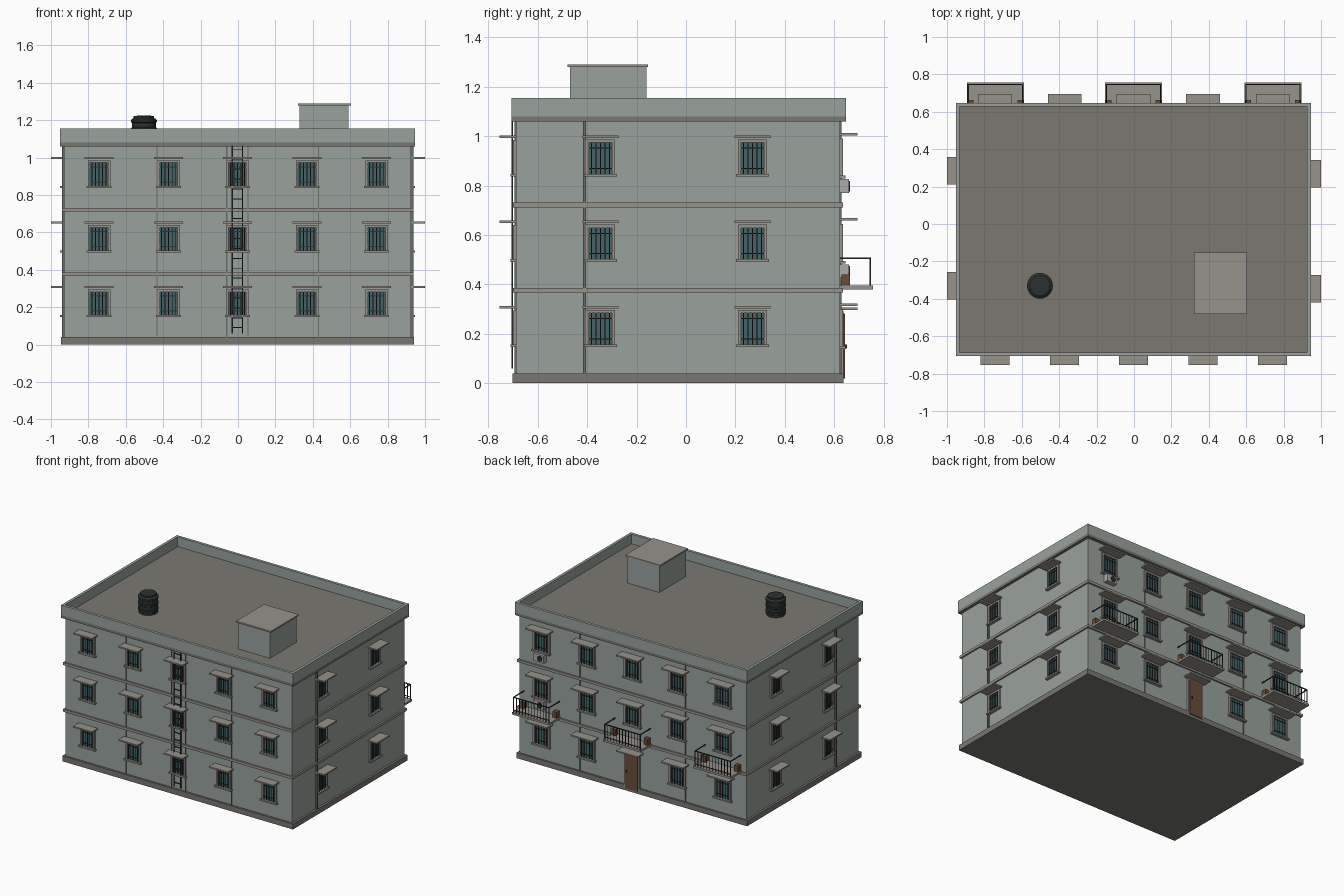
import bpy, bmesh, math
from mathutils import Matrix, Vector

if "Cube" in bpy.data.objects:
    bpy.data.objects.remove(bpy.data.objects["Cube"])

COL = {
    "wall": (0.32, 0.365, 0.34), "trim": (0.31, 0.29, 0.26), "plinth": (0.19, 0.185, 0.165),
    "roof": (0.20, 0.19, 0.165), "glass": (0.06, 0.125, 0.14), "dark": (0.025, 0.03, 0.03),
    "wood": (0.15, 0.07, 0.04), "metal": (0.42, 0.41, 0.39), "pipe": (0.14, 0.15, 0.145),
}
mats = {}
for key, c in COL.items():
    mats[key] = bpy.data.materials.new(key)
    mats[key].diffuse_color = (*c, 1)

parts = {}   # name -> (bmesh, material)


def box(name, mat, lo, hi):
    bm = parts.setdefault(name, (bmesh.new(), mat))[0]
    lo, hi = Vector(lo), Vector(hi)
    size = [abs(v) for v in hi - lo]
    m = Matrix.Translation((lo + hi) / 2) @ Matrix.Diagonal((*size, 1))
    bmesh.ops.create_cube(bm, size=1, matrix=m)


X0, X1, Y0, Y1 = -0.93, 0.925, -0.688, 0.624      # outer wall faces
STOREY = 0.345
WALLS = {
    "front": lambda u, d, z: (u, Y0 - d, z),
    "back": lambda u, d, z: (u, Y1 + d, z),
    "left": lambda u, d, z: (X0 - d, u, z),
    "right": lambda u, d, z: (X1 + d, u, z),
}


def wbox(wall, name, mat, u0, u1, d0, d1, z0, z1):
    """Box in wall coordinates: u along the wall, d outwards, z up."""
    f = WALLS[wall]
    box(name, mat, f(u0, d0, z0), f(u1, d1, z1))


def ring(name, mat, x0, x1, y0, y1, t, z0, z1):
    """Rectangular ring of thickness t."""
    box(name, mat, (x0, y0, z0), (x1, y0 + t, z1))
    box(name, mat, (x0, y1 - t, z0), (x1, y1, z1))
    box(name, mat, (x0, y0 + t, z0), (x0 + t, y1 - t, z1))
    box(name, mat, (x1 - t, y0 + t, z0), (x1, y1 - t, z1))


def window(wall, u, base, w, z0, z1, shade_w, shade_z, shade_d):
    z0, z1, sz = z0 + base, z1 + base, shade_z + base
    h, t = w / 2, 0.013
    fr = wall + "_window_frames"
    wbox(wall, wall + "_window_glass", "glass", u - h + t, u + h - t, -0.004, 0.002, z0, z1)
    for s in (-1, 1):
        wbox(wall, fr, "trim", u + s * h, u + s * (h - t), -0.004, 0.012, z0, z1)
    wbox(wall, fr, "trim", u - h + t, u + h - t, -0.004, 0.012, z1 - t, z1)
    # sill and sunshade
    wbox(wall, wall + "_window_sills", "trim", u - h - 0.007, u + h + 0.007, -0.004, 0.022, z0 - 0.011, z0)
    wbox(wall, wall + "_sunshades", "trim", u - shade_w / 2, u + shade_w / 2, -0.004, shade_d, sz, sz + 0.01)
    # security bars
    n, b = 5, 0.002
    inner = w - 2 * t
    for i in range(n):
        c = u - inner / 2 + inner * (i + 0.5) / n
        wbox(wall, wall + "_window_bars", "dark", c - b, c + b, 0.007, 0.011, z0, z1 - t)
    for k in (0.18, 0.82):
        c = z0 + (z1 - t - z0) * k
        wbox(wall, wall + "_window_bars", "dark", u - h + t, u + h - t, 0.006, 0.01, c - b, c + b)


# main body, plinth, storey bands, parapet and roof
box("main_walls", "wall", (X0, Y0, 0.01), (X1, Y1, 1.07))
box("plinth", "plinth", (-0.946, -0.702, 0), (0.941, 0.637, 0.04))
for z in (0.367, 0.712):
    ring("storey_bands", "trim", X0 - 0.012, X1 + 0.012, Y0 - 0.012, Y1 + 0.012, 0.02, z, z + 0.019)
PX = (-0.952, 0.946, -0.706, 0.647)
ring("roof_ledge", "plinth", *PX, 0.04, 1.06, 1.08)
ring("parapet", "wall", *PX, 0.02, 1.08, 1.155)
box("roof_deck", "roof", (-0.935, -0.69, 1.062), (0.93, 0.63, 1.083))

# stair room on the roof
box("stair_room", "wall", (0.33, -0.47, 1.08), (0.59, -0.16, 1.28))
box("stair_room_slab", "trim", (0.32, -0.48, 1.279), (0.604, -0.153, 1.29))

# windows on all four walls
COLS = (-0.743, -0.371, -0.003, 0.369, 0.741)
for floor in range(3):
    base = (floor - 2) * STOREY
    for i, u in enumerate(COLS):
        window("front", u, base, 0.12, 0.847, 0.985, 0.154, 0.993, 0.067)
        if not (floor == 0 and i == 2):
            window("back", u, base, 0.135, 0.84, 0.99, 0.18, 1.003, 0.07)
    for u in (-0.34, 0.275):
        window("right", u - 0.006, base, 0.118, 0.847, 0.987, 0.146, 0.993, 0.075)
        window("left", u + 0.01, base, 0.118, 0.847, 0.987, 0.146, 0.993, 0.07)

# entrance door at the back
wbox("back", "door_frame", "trim", -0.065, 0.06, 0, 0.014, 0.02, 0.292)
wbox("back", "door_leaf", "wood", -0.055, 0.05, 0, 0.02, 0.02, 0.282)
wbox("back", "door_handle", "dark", 0.03, 0.038, 0.02, 0.028, 0.14, 0.156)
wbox("back", "door_canopy", "trim", -0.09, 0.085, 0, 0.07, 0.297, 0.307)

# balconies with railings and planters
for u in (-0.741, -0.003, 0.743):
    a, b = u - 0.153, u + 0.153
    wbox("back", "balcony_slabs", "trim", a, b, -0.004, 0.132, 0.38, 0.395)
    r = 0.003
    wbox("back", "balcony_rails", "dark", a + 0.005, b - 0.005, 0.119, 0.125, 0.502, 0.508)
    wbox("back", "balcony_rails", "dark", a + 0.005, b - 0.005, 0.12, 0.124, 0.41, 0.414)
    for s in (a + 0.008, b - 0.008):
        wbox("back", "balcony_rails", "dark", s - r, s + r, 0, 0.12, 0.502, 0.508)
    for i in range(13):
        c = a + 0.008 + (b - a - 0.016) * i / 12
        w = r if i in (0, 12) else 0.0017
        wbox("back", "balcony_rails", "dark", c - w, c + w, 0.122 - w, 0.122 + w, 0.395, 0.505)
    for s in (a + 0.004, b - 0.036):
        wbox("back", "planters", "wood", s, s + 0.032, 0.006, 0.04, 0.395, 0.44)

# air conditioning units
for u, z in ((0.745, 0.77), (0.745, 0.425)):
    wbox("back", "air_conditioners", "metal", u - 0.042, u + 0.042, 0.0, 0.036, z, z + 0.056)
    m = Matrix.Translation((u - 0.01, Y1 + 0.037, z + 0.028)) @ Matrix.Rotation(math.pi / 2, 4, "X")
    bm = parts.setdefault("air_conditioner_fans", (bmesh.new(), "dark"))[0]
    bmesh.ops.create_cone(bm, cap_ends=True, segments=20, radius1=0.021, radius2=0.021, depth=0.006, matrix=m)

# drain pipes: thin on the long walls, thicker on the short walls
for u in (-0.433, -0.06, 0.054, 0.43):
    wbox("front", "front_pipes", "pipe", u - 0.003, u + 0.003, 0, 0.006, 0.04, 1.06)
for u in (-0.433, 0.43):
    wbox("back", "back_pipes", "pipe", u - 0.003, u + 0.003, 0, 0.006, 0.04, 1.06)
for wall in ("left", "right"):
    wbox(wall, wall + "_pipe", "pipe", -0.417, -0.405, 0, 0.012, 0.04, 1.06)

# ladder up the front
for s in (-0.031, 0.025):
    wbox("front", "ladder", "dark", s - 0.003, s + 0.003, 0.012, 0.019, 0.06, 1.065)
for i in range(19):
    z = 0.09 + i * 0.053
    wbox("front", "ladder", "dark", -0.031, 0.025, 0.013, 0.018, z - 0.0025, z + 0.0025)

# turn the collected parts into objects
for name, (bm, mat) in parts.items():
    me = bpy.data.meshes.new(name)
    bm.to_mesh(me)
    bm.free()
    me.materials.append(mats[mat])
    bpy.context.collection.objects.link(bpy.data.objects.new(name, me))

# ribbed water tank, spun from a profile
profile = [(0, 1.08), (0.064, 1.08), (0.064, 1.10), (0.069, 1.104), (0.069, 1.116), (0.064, 1.12),
           (0.064, 1.142), (0.069, 1.146), (0.069, 1.158), (0.064, 1.162), (0.064, 1.185),
           (0.069, 1.189), (0.069, 1.201), (0.055, 1.212), (0.055, 1.222), (0, 1.226)]
bm = bmesh.new()
vs = [bm.verts.new((-0.503 + r, -0.33, z)) for r, z in profile]
edges = [bm.edges.new(p) for p in zip(vs, vs[1:])]
bmesh.ops.spin(bm, geom=vs + edges, cent=(-0.503, -0.33, 0), axis=(0, 0, 1), angle=math.tau, steps=32)
bmesh.ops.remove_doubles(bm, verts=bm.verts, dist=1e-5)
bmesh.ops.recalc_face_normals(bm, faces=bm.faces)
me = bpy.data.meshes.new("water_tank")
bm.to_mesh(me)
bm.free()
me.materials.append(mats["dark"])
tank = bpy.data.objects.new("water_tank", me)
bpy.context.collection.objects.link(tank)
bpy.context.view_layer.objects.active = tank
tank.select_set(True)
bpy.ops.object.shade_smooth_by_angle(angle=math.radians(30))

for m in bpy.data.materials:
    if m.users and not m.is_grease_pencil:
        m.use_nodes = True
        m.node_tree.nodes["Principled BSDF"].inputs["Base Color"].default_value = m.diffuse_color
